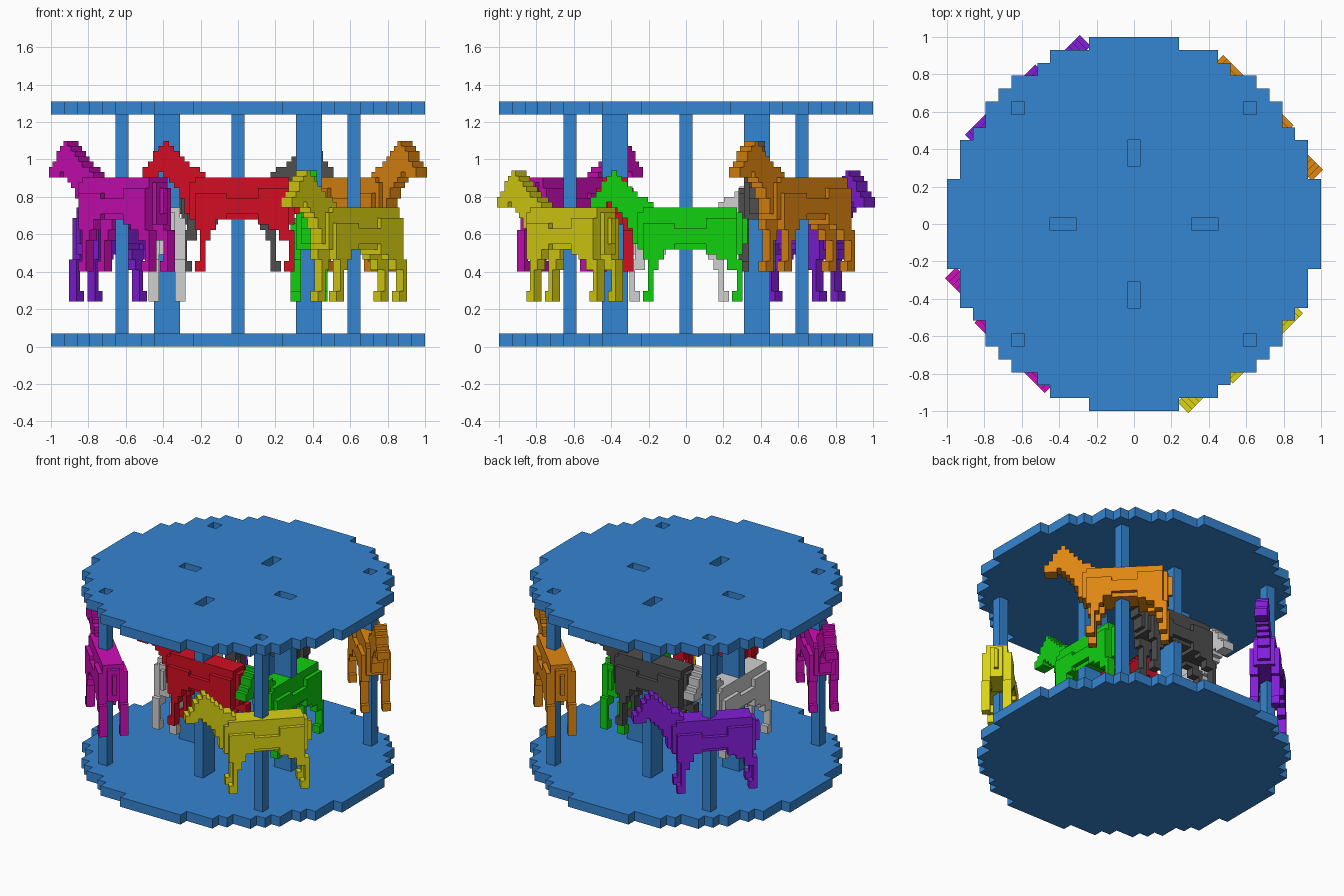
import bpy, math
from mathutils import Matrix, Vector

if "Cube" in bpy.data.objects:
    bpy.data.objects.remove(bpy.data.objects["Cube"])

U = 2 / 29      # coarse block size (decks and posts)
V = 0.028       # fine block size (horses)


def material(name, r, g, b):
    lin = [((c / 255 + 0.055) / 1.055) ** 2.4 if c > 10 else c / 255 / 12.92 for c in (r, g, b)]
    m = bpy.data.materials.new(name)
    m.diffuse_color = (*lin, 1)
    m.use_nodes = True
    m.node_tree.nodes["Principled BSDF"].inputs["Base Color"].default_value = m.diffuse_color
    return m


SIDES = {
    (1, 0, 0): [(1, 0, 0), (1, 1, 0), (1, 1, 1), (1, 0, 1)],
    (-1, 0, 0): [(0, 0, 0), (0, 0, 1), (0, 1, 1), (0, 1, 0)],
    (0, 1, 0): [(0, 1, 0), (0, 1, 1), (1, 1, 1), (1, 1, 0)],
    (0, -1, 0): [(0, 0, 0), (1, 0, 0), (1, 0, 1), (0, 0, 1)],
    (0, 0, 1): [(0, 0, 1), (1, 0, 1), (1, 1, 1), (0, 1, 1)],
    (0, 0, -1): [(0, 0, 0), (0, 1, 0), (1, 1, 0), (1, 0, 0)],
}


def block_object(name, cells, size, origin, mat, matrix=Matrix()):
    """Skin a set of grid cells with only the outward faces."""
    index, faces = {}, []
    for c in cells:
        for n, quad in SIDES.items():
            if (c[0] + n[0], c[1] + n[1], c[2] + n[2]) in cells:
                continue
            faces.append([index.setdefault((c[0] + q[0], c[1] + q[1], c[2] + q[2]), len(index))
                          for q in quad])
    me = bpy.data.meshes.new(name)
    me.from_pydata([Vector(p) * size + Vector(origin) for p in index], [], faces)
    me.materials.append(mat)
    ob = bpy.data.objects.new(name, me)
    ob.matrix_world = matrix
    bpy.context.collection.objects.link(ob)
    return ob


# --- decks and posts ---
blue = material("blue", 53, 133, 209)
disc = {(i, j) for i in range(-14, 15) for j in range(-14, 15) if i * i + j * j < 206}
corner_posts = [{(sx * 9, sy * 9)} for sx in (-1, 1) for sy in (-1, 1)]
inner_posts = [{(s * 5, 0), (s * 6, 0)} for s in (-1, 1)] + [{(0, s * 5), (0, s * 6)} for s in (-1, 1)]
grid_origin = (-U / 2, -U / 2, 0)
block_object("bottom_deck", {(i, j, 0) for i, j in disc}, U, grid_origin, blue)
holes = set().union(*corner_posts, *inner_posts)
block_object("canopy", {(i, j, 18) for i, j in disc - holes}, U, grid_origin, blue)
for label, posts in (("corner_post", corner_posts), ("inner_post", inner_posts)):
    for p in posts:
        block_object(label, {(i, j, k) for i, j in p for k in range(1, 18)}, U, grid_origin, blue)

# --- horse: slabs as (first column from nose, last column, low row, high row, half width) ---
HEAD_NECK = [
    (4, 4, 24, 24, 1), (3, 5, 23, 23, 1), (2, 6, 22, 22, 1), (2, 7, 21, 21, 1),
    (1, 8, 20, 20, 1), (0, 10, 19, 19, 1), (0, 2, 18, 18, 1), (4, 11, 18, 18, 1),
    (5, 12, 17, 17, 1), (6, 12, 16, 16, 1), (7, 12, 14, 15, 1), (8, 12, 11, 13, 1),
]
BODY = [
    (10, 27, 17, 17, 2), (9, 27, 10, 16, 2), (28, 28, 9, 16, 1), (29, 29, 11, 15, 0),
    (10, 15, 10, 14, 3), (15, 22, 11, 13, 3), (22, 27, 9, 15, 3),
]
LEGS = [   # mirrored to both sides, two blocks wide
    (10, 13, 8, 10), (11, 12, 6, 7), (11, 11, 2, 5), (10, 11, 0, 1),
    (24, 27, 8, 9), (26, 28, 6, 7), (28, 28, 2, 5), (27, 28, 0, 1),
]
horse = set()
for k0, k1, r0, r1, h in HEAD_NECK + BODY:
    horse |= {(-k - 1, j, r) for k in range(k0, k1 + 1) for r in range(r0, r1 + 1)
              for j in range(-h, h + 1)}
for k0, k1, r0, r1 in LEGS:
    horse |= {(-k - 1, j, r) for k in range(k0, k1 + 1) for r in range(r0, r1 + 1)
              for j in (-3, -2, 2, 3)}

# --- eight horses riding clockwise: colour, place angle, radius, foot height ---
OUT, INN = 9 * U * math.sqrt(2), 5.5 * U
HORSES = [
    ("red", (210, 15, 35), -90, INN, 0.40),
    ("green", (16, 208, 16), 0, INN, 0.24),
    ("dark_grey", (78, 78, 78), 90, INN, 0.40),
    ("light_grey", (208, 208, 208), 180, INN, 0.24),
    ("magenta", (206, 14, 184), -135, OUT, 0.40),
    ("yellow", (220, 212, 20), -45, OUT, 0.24),
    ("orange", (224, 135, 18), 45, OUT, 0.40),
    ("purple", (130, 30, 216), 135, OUT, 0.24),
]
for name, rgb, ang, rad, z in HORSES:
    t = math.radians(ang)
    place = Matrix.Translation((rad * math.cos(t), rad * math.sin(t), z)) @ \
        Matrix.Rotation(t - math.pi / 2, 4, 'Z')
    block_object(name + "_horse", horse, V, (0.51, -V / 2, 0), material(name, *rgb), place)
